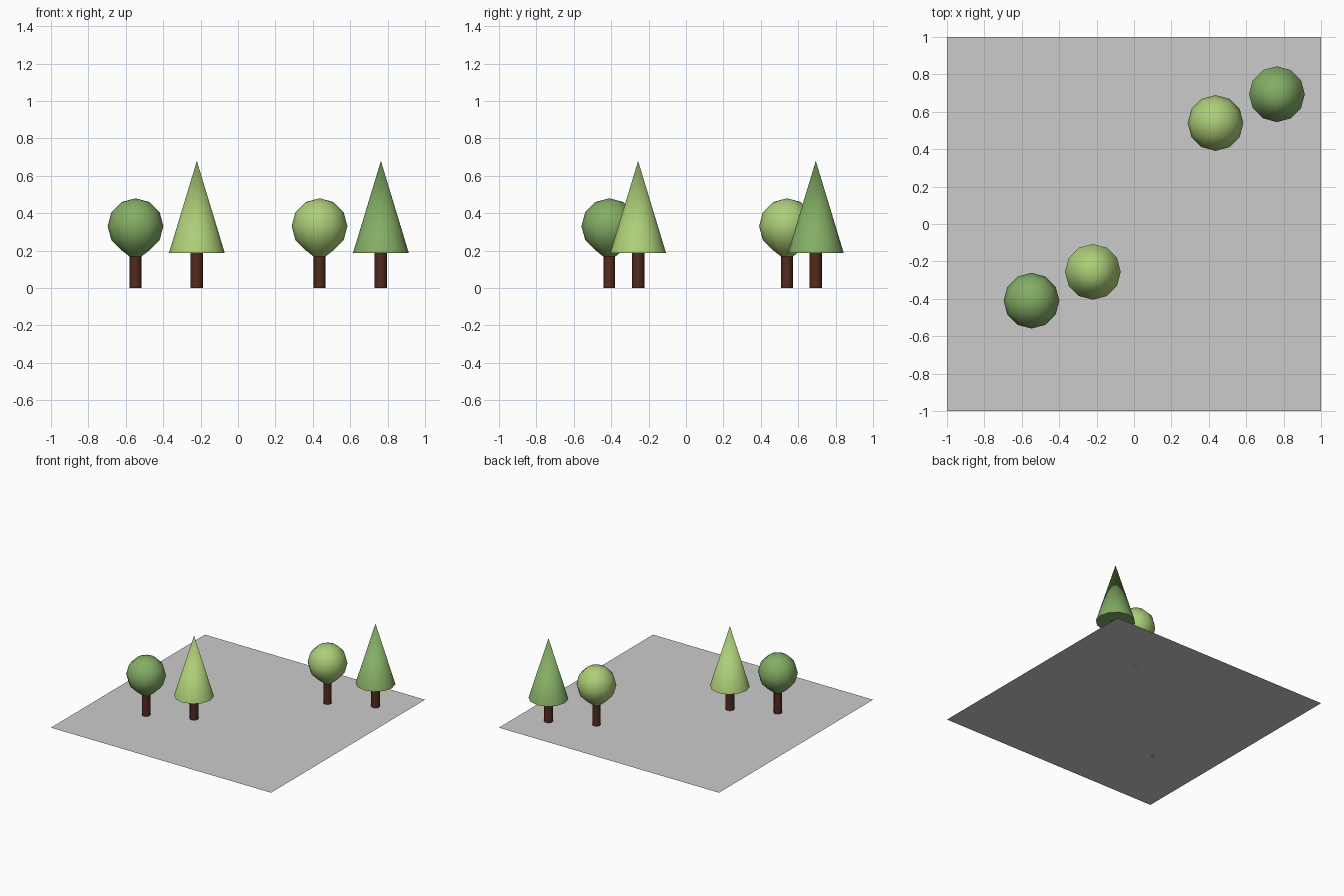
import bpy, bmesh, math

if "Cube" in bpy.data.objects:
    bpy.data.objects.remove(bpy.data.objects["Cube"])

SIDES = 12


def material(name, rgb):
    m = bpy.data.materials.new(name)
    m.diffuse_color = (*rgb, 1)
    m.use_nodes = True
    m.node_tree.nodes["Principled BSDF"].inputs["Base Color"].default_value = m.diffuse_color
    return m


bark = material("bark", (0.085, 0.024, 0.014))
dark_green = material("dark_green", (0.23, 0.42, 0.13))
light_green = material("light_green", (0.42, 0.62, 0.19))


def lathe(name, profile, x, y, mats, cap_bottom=False, bark_band=False):
    """Revolve (radius, z) points; radius 0 makes a pole."""
    bm = bmesh.new()
    rings = []
    for r, z in profile:
        if r == 0:
            rings.append([bm.verts.new((0, 0, z))] * SIDES)
        else:
            rings.append([bm.verts.new((r * math.cos(a), r * math.sin(a), z))
                          for a in (math.tau * i / SIDES for i in range(SIDES))])
    for k, (lo, hi) in enumerate(zip(rings, rings[1:])):
        for i in range(SIDES):
            j = (i + 1) % SIDES
            corners = list(dict.fromkeys([lo[i], lo[j], hi[j], hi[i]]))
            face = bm.faces.new(corners)
            face.material_index = 1 if bark_band and k == 0 else 0
    if cap_bottom:
        bm.faces.new(rings[0][::-1])
    mesh = bpy.data.meshes.new(name)
    bm.to_mesh(mesh)
    bm.free()
    for m in mats:
        mesh.materials.append(m)
    obj = bpy.data.objects.new(name, mesh)
    obj.location = (x, y, 0)
    bpy.context.collection.objects.link(obj)
    bpy.ops.object.select_all(action='DESELECT')
    obj.select_set(True)
    bpy.context.view_layer.objects.active = obj
    bpy.ops.object.shade_smooth_by_angle(angle=math.radians(40))
    return obj


def round_tree(name, x, y, leaf):
    # Ball crown whose underside narrows and runs down into the trunk
    R, zc = 0.149, 0.331
    ball = [(R * math.cos(math.radians(a)), zc + R * math.sin(math.radians(a)))
            for a in range(-60, 61, 30)]
    profile = [(0.031, 0), (0.031, 0.168)] + ball + [(0, zc + R)]
    lathe(name, profile, x, y, [leaf, bark], cap_bottom=True, bark_band=True)


def cone_tree(name, x, y, leaf):
    lathe(name + "_trunk", [(0.033, 0), (0.033, 0.19)], x, y, [bark])
    lathe(name + "_crown", [(0.149, 0.188), (0, 0.68)], x, y, [leaf], cap_bottom=True)


# Flat lawn
bpy.ops.mesh.primitive_plane_add(size=2)
bpy.context.object.name = "lawn"

# Two pairs of trees
round_tree("front_round_tree", -0.548, -0.41, dark_green)
cone_tree("front_cone_tree", -0.22, -0.256, light_green)
round_tree("back_round_tree", 0.436, 0.54, light_green)
cone_tree("back_cone_tree", 0.764, 0.694, dark_green)
